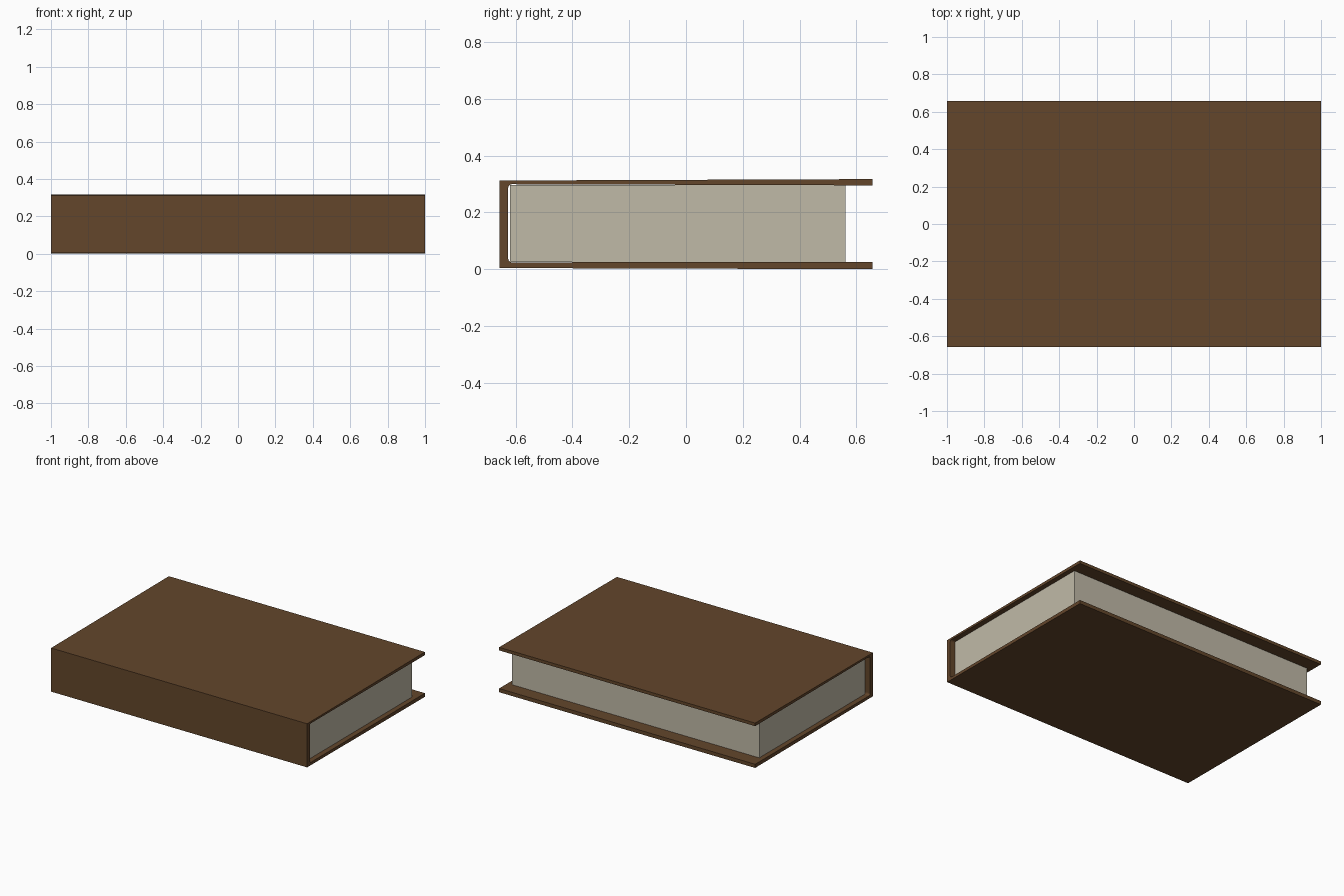
import bpy
import bmesh
import math
from mathutils import Vector

if "Cube" in bpy.data.objects:
    bpy.data.objects.remove(bpy.data.objects["Cube"])


def material(name, color):
    m = bpy.data.materials.new(name)
    m.diffuse_color = (*color, 1.0)
    m.use_nodes = True
    m.node_tree.nodes["Principled BSDF"].inputs["Base Color"].default_value = m.diffuse_color
    return m


def extrude_profile(name, points, half_length, mat):
    """Extrude a closed (y, z) profile along x, centred on x = 0."""
    bm = bmesh.new()
    face = bm.faces.new([bm.verts.new((-half_length, y, z)) for y, z in points])
    out = bmesh.ops.extrude_face_region(bm, geom=[face])
    moved = [g for g in out["geom"] if isinstance(g, bmesh.types.BMVert)]
    bmesh.ops.translate(bm, vec=Vector((2 * half_length, 0, 0)), verts=moved)
    bmesh.ops.recalc_face_normals(bm, faces=bm.faces)
    mesh = bpy.data.meshes.new(name)
    bm.to_mesh(mesh)
    bm.free()
    mesh.materials.append(mat)
    obj = bpy.data.objects.new(name, mesh)
    bpy.context.collection.objects.link(obj)
    return obj


def fillet(cy, cz, r, start, steps=3):
    """Quarter arc turning clockwise from the start angle."""
    angles = [math.radians(start - 90 * i / steps) for i in range(steps + 1)]
    return [(cy + r * math.cos(a), cz + r * math.sin(a)) for a in angles]


leather = material("brown_cover", (0.125, 0.061, 0.024))
paper = material("cream_paper", (0.53, 0.49, 0.39))

# Cover: one C-shaped shell with slightly flared boards and rounded inner corners
r = 0.012
outer = [(0.657, 0.317), (-0.657, 0.312), (-0.657, 0.004), (0.657, 0.0)]
inner = [(0.657, 0.026)]
inner += fillet(-0.626 + r, 0.024 + r, r, 270)
inner += fillet(-0.626 + r, 0.299 - r, r, 180)
inner += [(0.657, 0.295)]
extrude_profile("book_cover", outer + inner, 1.0, leather)

# Page block, set back from the board edges on three sides
pages = [(-0.62, 0.026), (0.562, 0.026), (0.562, 0.2955), (-0.62, 0.2955)]
extrude_profile("page_block", pages, 0.966, paper)
